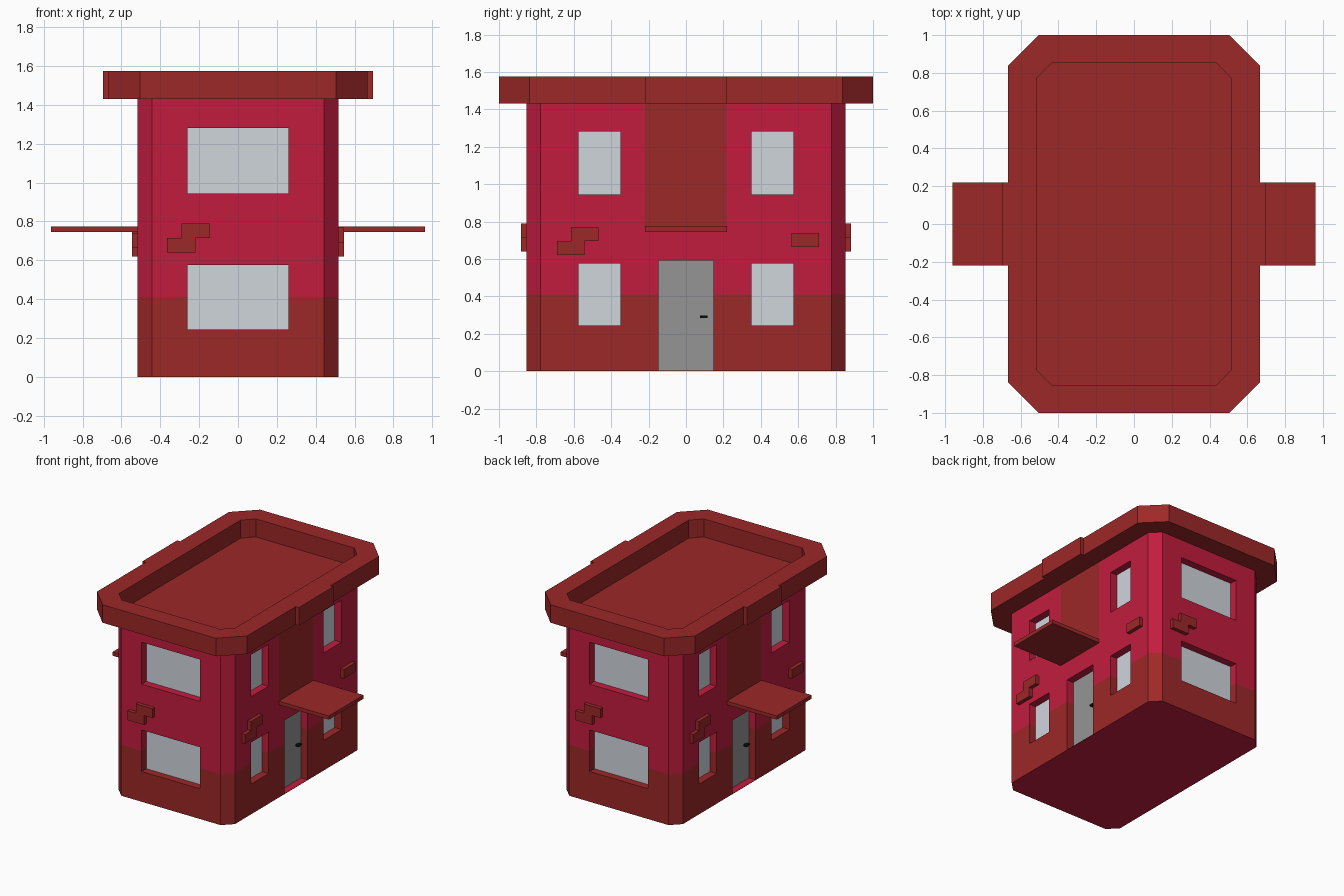
import bpy, bmesh, math
from mathutils import Matrix, Vector

if "Cube" in bpy.data.objects:
    bpy.data.objects.remove(bpy.data.objects["Cube"])


def material(name, r, g, b):
    m = bpy.data.materials.new(name)
    m.diffuse_color = (r, g, b, 1)
    m.use_nodes = True
    m.node_tree.nodes["Principled BSDF"].inputs["Base Color"].default_value = m.diffuse_color
    return m


CRIMSON, BRICK, GLASS, DOOR = range(4)
MATS = [material("crimson_wall", 0.54, 0.012, 0.048),
        material("brick_red", 0.34, 0.021, 0.021),
        material("window_glass", 0.63, 0.67, 0.72),
        material("door_grey", 0.30, 0.30, 0.30)]
BLACK = material("handle_black", 0.005, 0.005, 0.005)

HX, HY = 0.517, 0.852      # wall half sizes
DEPTH = 0.06               # window and door recess
WALL_TOP, ROOF_TOP = 1.43, 1.575


def finish(name, bm, mats):
    bmesh.ops.recalc_face_normals(bm, faces=bm.faces[:])
    mesh = bpy.data.meshes.new(name)
    bm.to_mesh(mesh)
    bm.free()
    for m in mats:
        mesh.materials.append(m)
    ob = bpy.data.objects.new(name, mesh)
    bpy.context.collection.objects.link(ob)
    return ob


def prism(bm, points, direction):
    """Extrude a flat outline along a direction."""
    face = bm.faces.new([bm.verts.new(p) for p in points])
    ext = bmesh.ops.extrude_face_region(bm, geom=[face], use_keep_orig=True)
    moved = [v for v in ext["geom"] if isinstance(v, bmesh.types.BMVert)]
    bmesh.ops.translate(bm, verts=moved, vec=direction)


def box(bm, lo, hi):
    lo, hi = Vector(lo), Vector(hi)
    mat = Matrix.Translation((lo + hi) / 2) @ Matrix.Diagonal((*(hi - lo), 1))
    bmesh.ops.create_cube(bm, size=1, matrix=mat)


def octagon(x, y, c, bump=None):
    """Counter-clockwise chamfered rectangle, optionally with side bumps."""
    half = [(x - c, -y), (x, -y + c)]
    if bump:
        bx, by = bump
        half += [(x, -by), (bx, -by), (bx, by), (x, by)]
    half += [(x, y - c), (x - c, y)]
    return half + [(-px, -py) for px, py in half]


def split(bm, co, no):
    bmesh.ops.bisect_plane(bm, geom=bm.verts[:] + bm.edges[:] + bm.faces[:],
                           plane_co=co, plane_no=no, dist=1e-5)


def paint(bm):
    """Colour the walls, reveals and panes by position."""
    bmesh.ops.recalc_face_normals(bm, faces=bm.faces[:])
    for f in bm.faces:
        c, n = f.calc_center_median(), f.normal
        strip = abs(n.x) > 0.9 and abs(c.y) < 0.22 and c.z > 0.775
        f.material_index = BRICK if c.z < 0.41 or c.z > 1.42 or strip else CRIMSON
        if n.z < -0.9 and c.z < 0.01:
            f.material_index = CRIMSON
        if abs(n.x) > 0.9 and abs(abs(c.x) - HX + DEPTH) < 1e-3:
            f.material_index = DOOR if abs(c.y) < 0.2 else GLASS
        if abs(n.y) > 0.9 and abs(abs(c.y) - HY + DEPTH) < 1e-3:
            f.material_index = GLASS


def cut(target, cutter):
    mod = target.modifiers.new("openings", 'BOOLEAN')
    mod.operation, mod.solver, mod.object = 'DIFFERENCE', 'EXACT', cutter
    cutter.hide_render = True
    cutter.display_type = 'WIRE'


# Walls with the colour zones split in
bm = bmesh.new()
prism(bm, [(x, y, 0) for x, y in octagon(HX, HY, 0.075)], (0, 0, WALL_TOP))
split(bm, (0, 0, 0.41), (0, 0, 1))
split(bm, (0, 0, 0.775), (0, 0, 1))
split(bm, (0, 0.22, 0), (0, 1, 0))
split(bm, (0, -0.22, 0), (0, 1, 0))
paint(bm)
walls = finish("walls", bm, MATS)

# Window and door recesses (their inner faces become the panes)
bm = bmesh.new()
for s in (-1, 1):
    xs = sorted((s * (HX - DEPTH), s * (HX + 0.1)))
    ys = sorted((s * (HY - DEPTH), s * (HY + 0.1)))
    for z0, z1 in ((0.243, 0.577), (0.945, 1.282)):
        box(bm, (-0.26, ys[0], z0), (0.26, ys[1], z1))
        for y0, y1 in ((-0.575, -0.35), (0.35, 0.575)):
            box(bm, (xs[0], y0, z0), (xs[1], y1, z1))
    box(bm, (xs[0], -0.147, 0.003), (xs[1], 0.147, 0.593))
split(bm, (0, 0, 0.41), (0, 0, 1))
paint(bm)
cut(walls, finish("opening_cutter", bm, MATS))

# Roof parapet ring
bm = bmesh.new()
outline = octagon(0.667, 1.0, 0.163, bump=(0.695, 0.22))
prism(bm, [(x, y, WALL_TOP) for x, y in outline], (0, 0, ROOF_TOP - WALL_TOP))
parapet = finish("roof_parapet", bm, [MATS[BRICK]])
bm = bmesh.new()
prism(bm, [(x, y, 1.3) for x, y in octagon(HX, HY, 0.08)], (0, 0, 0.5))
cut(parapet, finish("parapet_cutter", bm, [MATS[BRICK]]))


def pair(name, bm, mat):
    """A part and its copy turned half round the building."""
    ob = finish(name, bm, [mat])
    twin = ob.copy()
    twin.name = name + "_opposite"
    twin.rotation_euler.z = math.pi
    bpy.context.collection.objects.link(twin)


# Door canopies
bm = bmesh.new()
box(bm, (HX - 0.01, -0.22, 0.745), (0.962, 0.22, 0.775))
pair("door_canopy", bm, MATS[BRICK])

# Door handles
bm = bmesh.new()
box(bm, (HX - DEPTH, 0.075, 0.285), (HX - DEPTH + 0.03, 0.115, 0.297))
pair("door_handle", bm, BLACK)


# Raised wall bricks: two stepped bricks as one outline, and a single one
def stepped(u, z):
    return [(u, z), (u + .147, z), (u + .147, z + .075), (u + .222, z + .075),
            (u + .222, z + .15), (u + .075, z + .15), (u + .075, z + .075),
            (u, z + .075)]


bm = bmesh.new()
prism(bm, [(u, -HY + 0.005, z) for u, z in stepped(-0.366, 0.64)], (0, -0.035, 0))
pair("front_bricks", bm, MATS[BRICK])
bm = bmesh.new()
prism(bm, [(HX - 0.005, u, z) for u, z in stepped(-0.69, 0.62)], (0.035, 0, 0))
pair("side_bricks", bm, MATS[BRICK])
bm = bmesh.new()
box(bm, (HX - 0.005, 0.565, 0.665), (HX + 0.03, 0.712, 0.738))
pair("single_brick", bm, MATS[BRICK])
